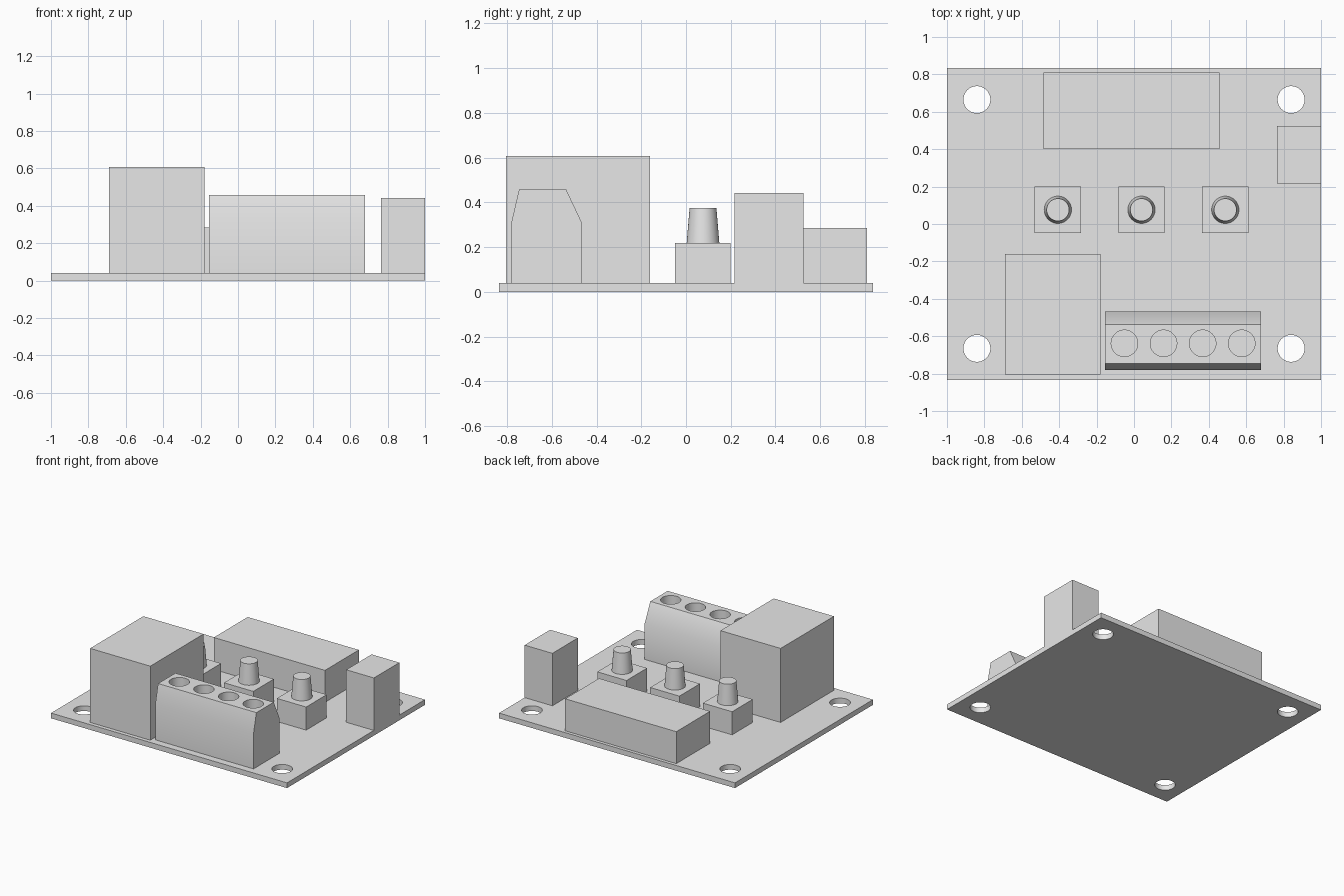
import bpy
import bmesh
import math

if "Cube" in bpy.data.objects:
    bpy.data.objects.remove(bpy.data.objects["Cube"], do_unlink=True)

# Single neutral grey
grey = bpy.data.materials.new("plain_grey")
grey.use_nodes = True
colour = (0.8, 0.8, 0.8, 1)
grey.diffuse_color = colour
grey.node_tree.nodes["Principled BSDF"].inputs["Base Color"].default_value = colour

BOARD_TOP = 0.04


def finish(name, bm):
    bmesh.ops.recalc_face_normals(bm, faces=bm.faces)
    mesh = bpy.data.meshes.new(name)
    bm.to_mesh(mesh)
    bm.free()
    mesh.materials.append(grey)
    obj = bpy.data.objects.new(name, mesh)
    bpy.context.collection.objects.link(obj)
    return obj


def prism(name, profile, x0, x1):
    """Extrude a (y, z) profile along x."""
    bm = bmesh.new()
    face = bm.faces.new([bm.verts.new((x0, y, z)) for y, z in profile])
    ext = bmesh.ops.extrude_face_region(bm, geom=[face])
    moved = [v for v in ext["geom"] if isinstance(v, bmesh.types.BMVert)]
    bmesh.ops.translate(bm, verts=moved, vec=(x1 - x0, 0, 0))
    return finish(name, bm)


def box(name, x0, x1, y0, y1, z0, z1):
    return prism(name, [(y0, z0), (y1, z0), (y1, z1), (y0, z1)], x0, x1)


def cone(name, x, y, z0, z1, r0, r1):
    bm = bmesh.new()
    bmesh.ops.create_cone(bm, cap_ends=True, segments=48,
                          radius1=r0, radius2=r1, depth=z1 - z0)
    bmesh.ops.translate(bm, verts=bm.verts, vec=(x, y, (z0 + z1) / 2))
    return finish(name, bm)


def select_only(obj):
    bpy.ops.object.select_all(action="DESELECT")
    obj.select_set(True)
    bpy.context.view_layer.objects.active = obj


def smooth(obj):
    select_only(obj)
    bpy.ops.object.shade_smooth_by_angle(angle=math.radians(30))


def drill(obj, centres, radius, z0, z1):
    """Cut round holes, then discard the cutters."""
    for x, y in centres:
        cutter = cone("hole_cutter", x, y, z0, z1, radius, radius)
        cutter.hide_render = True
        mod = obj.modifiers.new("hole", "BOOLEAN")
        mod.operation = "DIFFERENCE"
        mod.solver = "EXACT"
        mod.object = cutter
        select_only(obj)
        bpy.ops.object.modifier_apply(modifier=mod.name)
        bpy.data.objects.remove(cutter, do_unlink=True)


# Circuit board with four mounting holes
board = box("circuit_board", -1, 1, -0.835, 0.835, 0, BOARD_TOP)
drill(board, [(sx * 0.84, sy * 0.665) for sx in (-1, 1) for sy in (-1, 1)],
      0.072, -0.1, 0.1)
smooth(board)

# Plain rectangular components
box("tall_front_block", -0.69, -0.18, -0.805, -0.16, BOARD_TOP, 0.607)
box("long_back_block", -0.485, 0.457, 0.4, 0.81, BOARD_TOP, 0.285)
box("side_connector", 0.765, 1, 0.217, 0.525, BOARD_TOP, 0.442)

# Row of three push buttons
for i, x in enumerate((-0.407, 0.04, 0.488), 1):
    box(f"button_base_{i}", x - 0.124, x + 0.124, -0.049, 0.2, BOARD_TOP, 0.217)
    smooth(cone(f"button_plunger_{i}", x, 0.076, 0.217, 0.375, 0.073, 0.06))

# Terminal block with sloped shoulders and four screw wells
terminal = prism("terminal_block", [
    (-0.78, BOARD_TOP), (-0.467, BOARD_TOP), (-0.467, 0.312),
    (-0.536, 0.458), (-0.746, 0.458), (-0.78, 0.312)], -0.155, 0.678)
drill(terminal, [(-0.051 + 0.209 * i, -0.638) for i in range(4)],
      0.071, 0.3, 0.6)
smooth(terminal)
